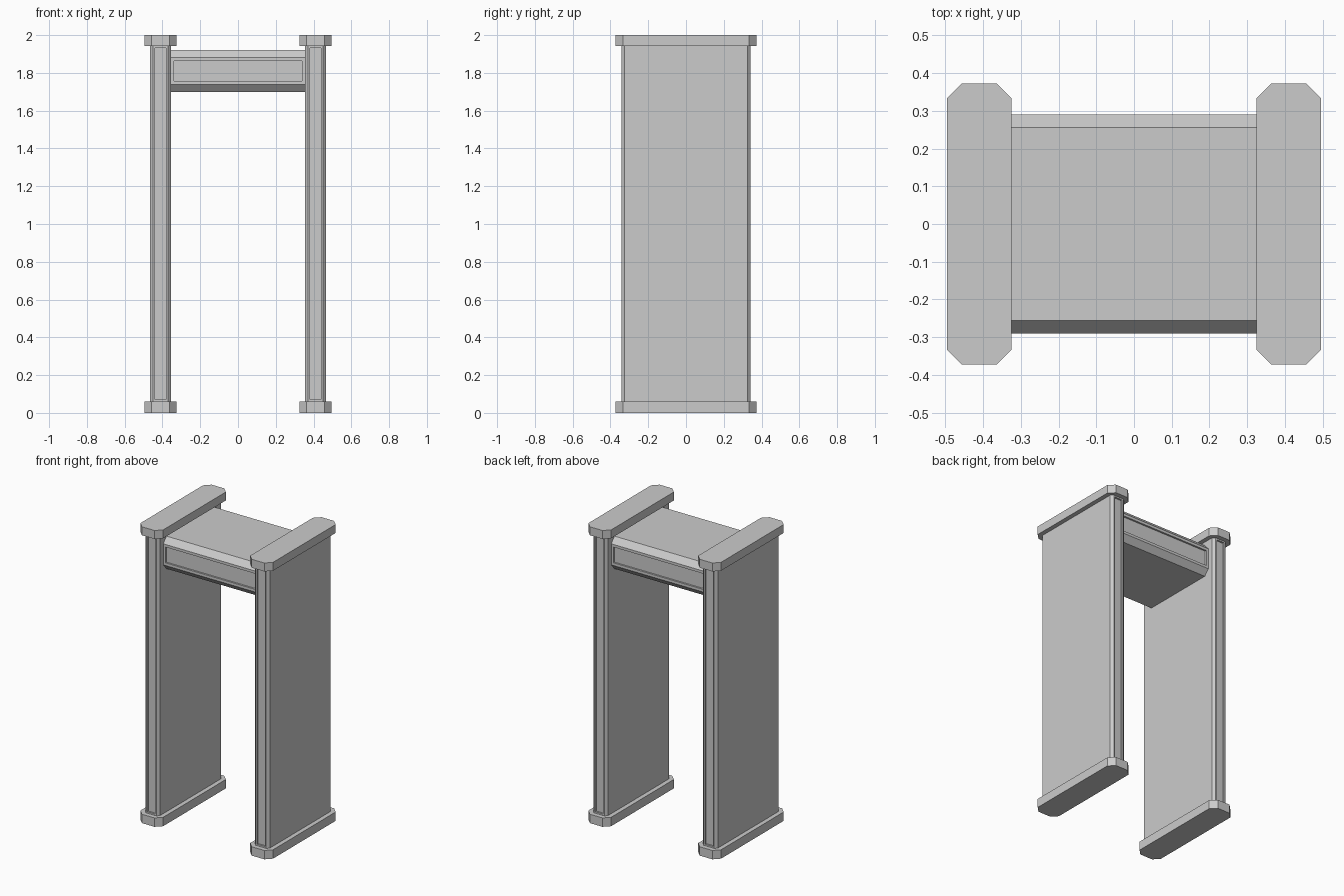
import bpy, bmesh
from mathutils import Vector

if "Cube" in bpy.data.objects:
    bpy.data.objects.remove(bpy.data.objects["Cube"])


def octagon(a, b, ca, cb):
    """Rectangle outline with half sizes a, b and cut corners."""
    return [(a - ca, -b), (a, -b + cb), (a, b - cb), (a - ca, b),
            (-a + ca, b), (-a, b - cb), (-a, -b + cb), (-a + ca, -b)]


def prism(name, pts, direction, inset=0, depth=0.012):
    """Extrude an outline; optionally recess the faces pointing to -y and +y."""
    bm = bmesh.new()
    face = bm.faces.new([bm.verts.new(p) for p in pts])
    ext = bmesh.ops.extrude_face_region(bm, geom=[face])
    bmesh.ops.translate(bm, vec=Vector(direction),
                        verts=[v for v in ext["geom"] if isinstance(v, bmesh.types.BMVert)])
    bmesh.ops.recalc_face_normals(bm, faces=bm.faces[:])
    if inset:
        bm.normal_update()
        ends = [f for f in bm.faces if abs(f.normal.y) > 0.99]
        bmesh.ops.inset_individual(bm, faces=ends, thickness=inset, use_even_offset=True)
        for f in ends:
            n = f.normal.copy()
            new = bmesh.ops.extrude_discrete_faces(bm, faces=[f])["faces"][0]
            bmesh.ops.translate(bm, vec=-n * depth, verts=new.verts[:])
    mesh = bpy.data.meshes.new(name)
    bm.to_mesh(mesh)
    bm.free()
    obj = bpy.data.objects.new(name, mesh)
    bpy.context.collection.objects.link(obj)
    return obj


cap = octagon(0.085, 0.372, 0.038, 0.038)
post = octagon(0.055, 0.341, 0.016, 0.016)

for side, x in (("left", -0.41), ("right", 0.41)):
    # Foot and top cap
    for part, z, h in (("foot", 0, 0.06), ("top_cap", 1.943, 0.057)):
        prism(f"{side}_{part}", [(x + px, py, z) for px, py in cap], (0, 0, h))
    # Side panel with recessed strips at front and back
    prism(f"{side}_panel", [(x + px, py, 0.06) for px, py in post], (0, 0, 1.883), 0.01)

# Overhead unit with recessed display front and back
beam = octagon(0.29, 0.11, 0.034, 0.039)
prism("overhead_unit", [(-0.357, py, 1.81 + pz) for py, pz in beam], (0.714, 0, 0), 0.018)
